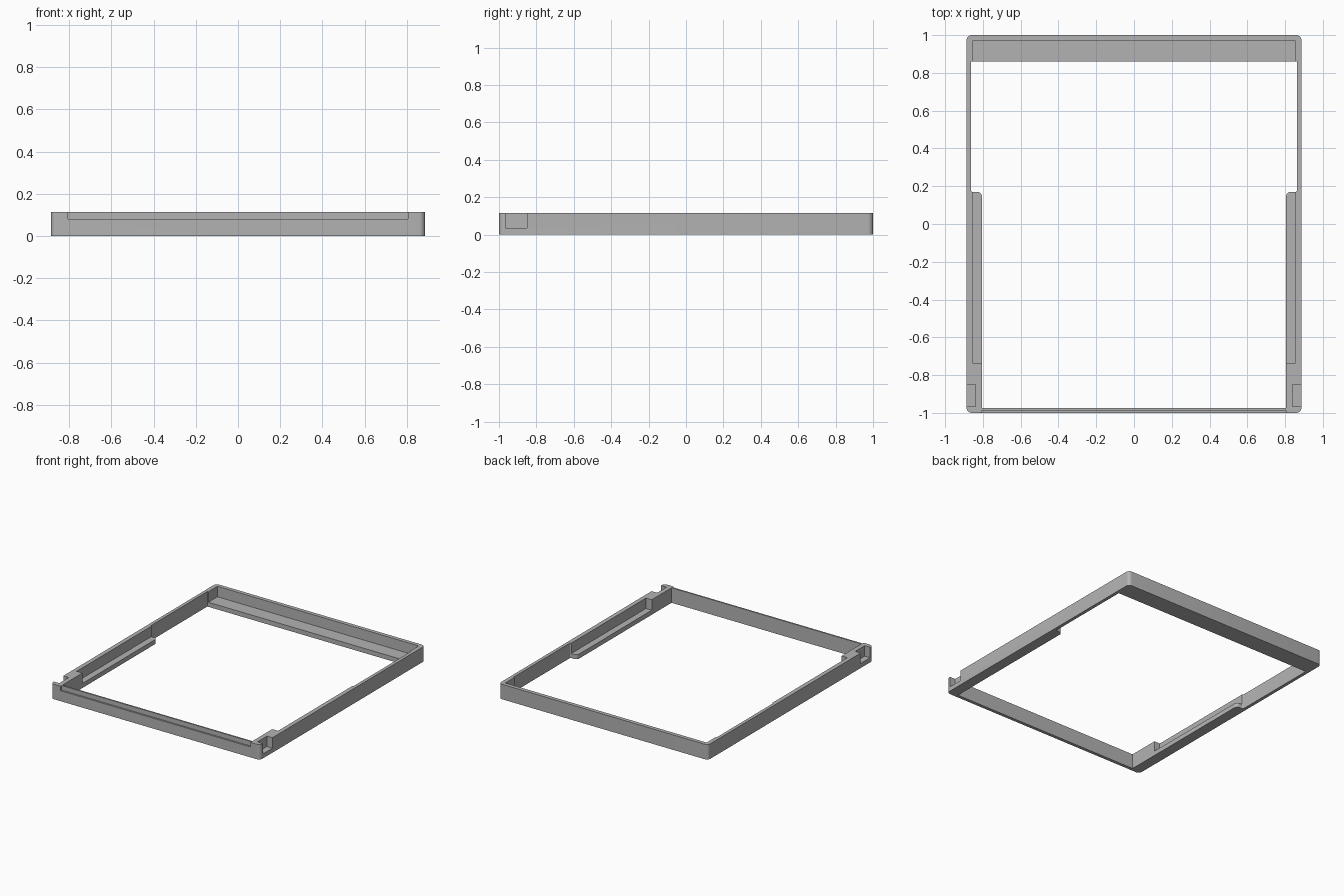
import bpy
import bmesh

cube = bpy.data.objects.get("Cube")
if cube:
    bpy.data.objects.remove(cube, do_unlink=True)

HX, HY, TOP = 0.887, 1.0, 0.115   # half width, half depth, height
SHELF = 0.035                     # thickness of the ledges
INNER = 0.805                     # inner edge of the side rails
WALL = 0.862                      # inner face of the thin side walls
RECESS = 0.854                    # inner face of the walls above the ledges
STEP_Y = 0.17                     # where the side ledges end
FRONT_IN = -0.975                 # inner face of the front wall

grey = bpy.data.materials.new("grey")
grey.use_nodes = True
colour = (0.45, 0.45, 0.45, 1)
grey.diffuse_color = colour
grey.node_tree.nodes["Principled BSDF"].inputs["Base Color"].default_value = colour


def prism(name, outline, z0, z1, rounding=None):
    """Extrude an outline upwards; rounding(vertex) gives a corner radius."""
    bm = bmesh.new()
    face = bm.faces.new([bm.verts.new((x, y, z0)) for x, y in outline])
    grown = bmesh.ops.extrude_face_region(bm, geom=[face])
    for v in grown["geom"]:
        if isinstance(v, bmesh.types.BMVert):
            v.co.z = z1
    bmesh.ops.recalc_face_normals(bm, faces=bm.faces)
    if rounding:
        upright = [e for e in bm.edges
                   if abs(e.verts[0].co.z - e.verts[1].co.z) > 0.01]
        radii = {e: rounding(e.verts[0].co) for e in upright}
        for radius in sorted(set(radii.values()) - {0}):
            bmesh.ops.bevel(bm, geom=[e for e in radii
                                      if e.is_valid and radii[e] == radius],
                            offset=radius, segments=6, profile=0.5,
                            affect='EDGES')
    mesh = bpy.data.meshes.new(name)
    bm.to_mesh(mesh)
    bm.free()
    mesh.materials.append(grey)
    obj = bpy.data.objects.new(name, mesh)
    bpy.context.scene.collection.objects.link(obj)
    return obj


def box(name, x0, x1, y0, y1, z0, z1):
    return prism(name, [(x0, y0), (x1, y0), (x1, y1), (x0, y1)], z0, z1)


# Solid plate with rounded outer corners
frame = box("frame", -HX, HX, -HY, HY, 0, TOP)
bpy.data.objects.remove(frame, do_unlink=True)
frame = prism("frame", [(-HX, -HY), (HX, -HY), (HX, HY), (-HX, HY)],
              0, TOP, lambda co: 0.028)

# Central opening, wider behind the side ledges
half = [(INNER, FRONT_IN), (INNER, STEP_Y), (WALL, STEP_Y), (WALL, 0.86)]
outline = half + [(-x, y) for x, y in reversed(half)]


def ledge_corner(co):
    if abs(co.y - STEP_Y) > 0.01:
        return 0
    return 0.025 if abs(co.x) < 0.83 else 0.008


cutters = [
    prism("opening_cutter", outline, -0.1, 0.3, ledge_corner),
    # Recesses above the side ledges and the back shelf
    box("side_recess_cutter", -RECESS, RECESS, -0.735, 0.3, SHELF, 0.3),
    box("back_recess_cutter", -RECESS, RECESS, 0.8, 0.97, SHELF, 0.3),
    # Step along the outside of the front wall
    box("front_step_cutter", -INNER, INNER, -1.2, -0.987, 0.08, 0.3),
]
# Notch in the outside of each front corner block
for side, s in (("left", 1), ("right", -1)):
    xs = sorted((s * 0.84, s * 1.1))
    cutters.append(box(side + "_notch_cutter", *xs, -0.965, -0.85, SHELF, 0.3))

# Cut the frame, then drop the cutters
bpy.ops.object.select_all(action='DESELECT')
bpy.context.view_layer.objects.active = frame
frame.select_set(True)
for cutter in cutters:
    cutter.hide_render = True
    mod = frame.modifiers.new(cutter.name, 'BOOLEAN')
    mod.operation = 'DIFFERENCE'
    mod.solver = 'EXACT'
    mod.object = cutter
    bpy.ops.object.modifier_apply(modifier=mod.name)
for cutter in cutters:
    bpy.data.objects.remove(cutter, do_unlink=True)

bpy.ops.object.shade_smooth_by_angle(angle=0.5)
